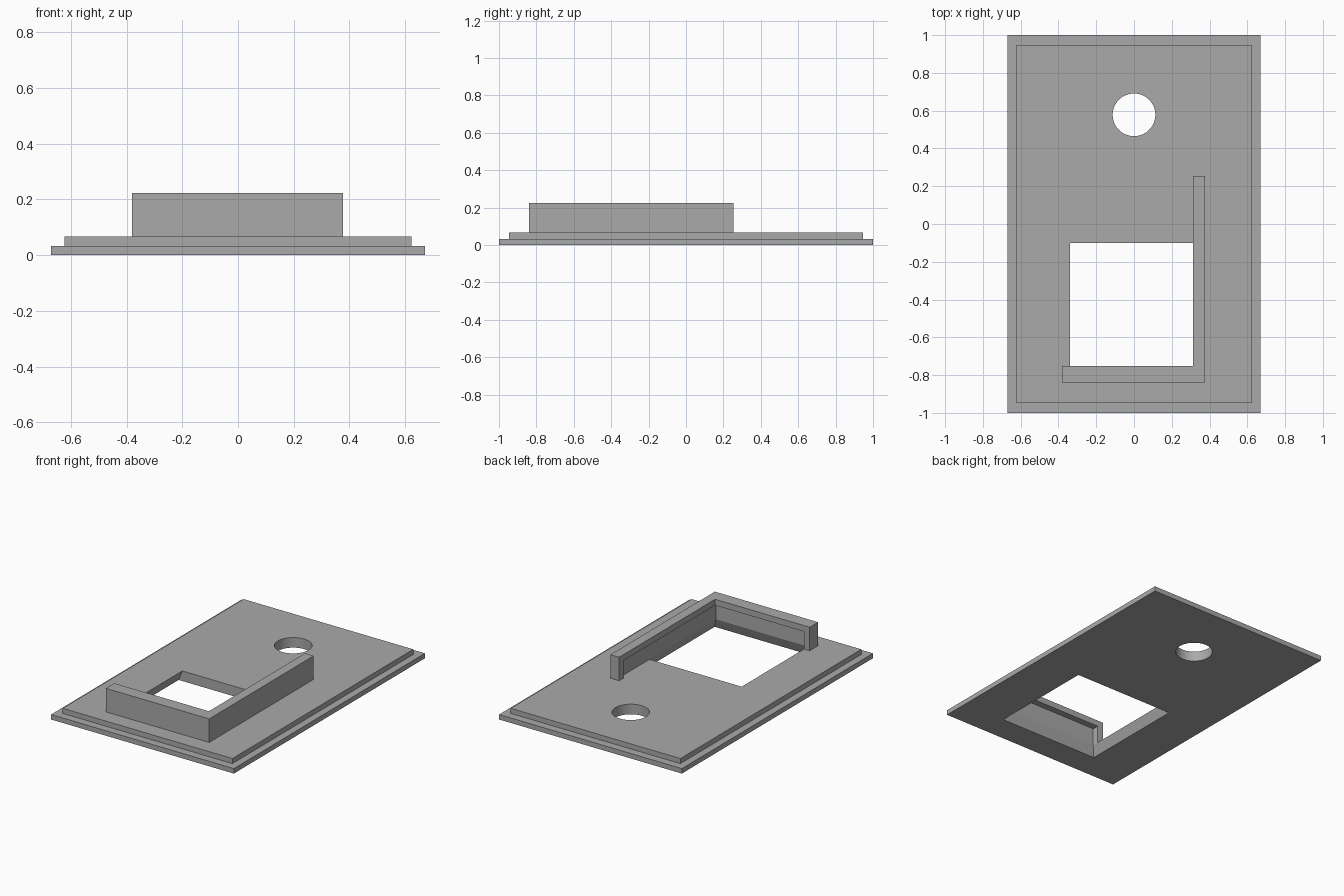
import bpy, bmesh, math

old = bpy.data.objects.get("Cube")
if old:
    bpy.data.objects.remove(old, do_unlink=True)

grey = bpy.data.materials.new("plain grey")
grey.use_nodes = True
COLOUR = (0.4, 0.4, 0.4, 1)
grey.diffuse_color = COLOUR
grey.node_tree.nodes["Principled BSDF"].inputs["Base Color"].default_value = COLOUR


def add_mesh(name, bm):
    bmesh.ops.recalc_face_normals(bm, faces=bm.faces)
    mesh = bpy.data.meshes.new(name)
    bm.to_mesh(mesh)
    bm.free()
    mesh.materials.append(grey)
    obj = bpy.data.objects.new(name, mesh)
    bpy.context.collection.objects.link(obj)
    return obj


def loft(name, rings):
    """Closed solid through matching rings of points."""
    bm = bmesh.new()
    loops = [[bm.verts.new(p) for p in ring] for ring in rings]
    n = len(loops[0])
    for low, high in zip(loops, loops[1:]):
        for i in range(n):
            j = (i + 1) % n
            bm.faces.new((low[i], low[j], high[j], high[i]))
    bm.faces.new(loops[0][::-1])
    bm.faces.new(loops[-1])
    return add_mesh(name, bm)


def rect(x0, x1, y0, y1, z):
    return [(x0, y0, z), (x1, y0, z), (x1, y1, z), (x0, y1, z)]


def circle(y, r, z, n=64):
    return [(r * math.cos(math.tau * i / n), y + r * math.sin(math.tau * i / n), z) for i in range(n)]


def cut(obj, cutter):
    cutter.hide_render = True
    mod = obj.modifiers.new("cut", "BOOLEAN")
    mod.operation, mod.solver, mod.object = "DIFFERENCE", "EXACT", cutter
    bpy.context.view_layer.objects.active = obj
    bpy.ops.object.modifier_apply(modifier=mod.name)
    bpy.data.objects.remove(cutter, do_unlink=True)


STEP, DECK, LIP, TOP = 0.033, 0.067, 0.183, 0.223
BACK = -0.1                      # rear edge of the window
HX, HY = 0.338, -0.795           # window sides and front edge at deck level
FLARE = 0.027                    # widening of the window towards the underside

# Stepped plate
plate = loft("stepped_plate", [
    rect(-0.67, 0.67, -1, 1, 0), rect(-0.67, 0.67, -1, 1, STEP),
    rect(-0.622, 0.622, -0.947, 0.947, STEP), rect(-0.622, 0.622, -0.947, 0.947, DECK)])


# Window that widens below on its front and sides
def window_ring(z):
    f = FLARE * (1 - z / DECK)
    return rect(-HX - f, HX + f, HY - f, BACK, z)


cut(plate, loft("window_cutter", [window_ring(-0.05), window_ring(0.067 + 0.01)]))
cut(plate, loft("round_hole_cutter", [circle(0.578, 0.113, z) for z in (-0.1, 0.2)]))

# L-shaped retaining wall
outline = [(-0.38, -0.84), (0.377, -0.84), (0.377, 0.253), (0.313, 0.253), (0.313, -0.752), (-0.38, -0.752)]
wall = loft("retaining_wall", [[(x, y, z) for x, y in outline] for z in (DECK, TOP)])

# Groove under the lip, closed at both ends
cut(wall, loft("groove_cutter", [rect(-HX, HX, HY, 0.205, z) for z in (0, LIP)]))

# Smooth the round hole, keep edges sharp
bpy.ops.object.select_all(action="DESELECT")
for obj in (plate, wall):
    obj.select_set(True)
bpy.context.view_layer.objects.active = plate
bpy.ops.object.shade_smooth_by_angle(angle=math.radians(20))
